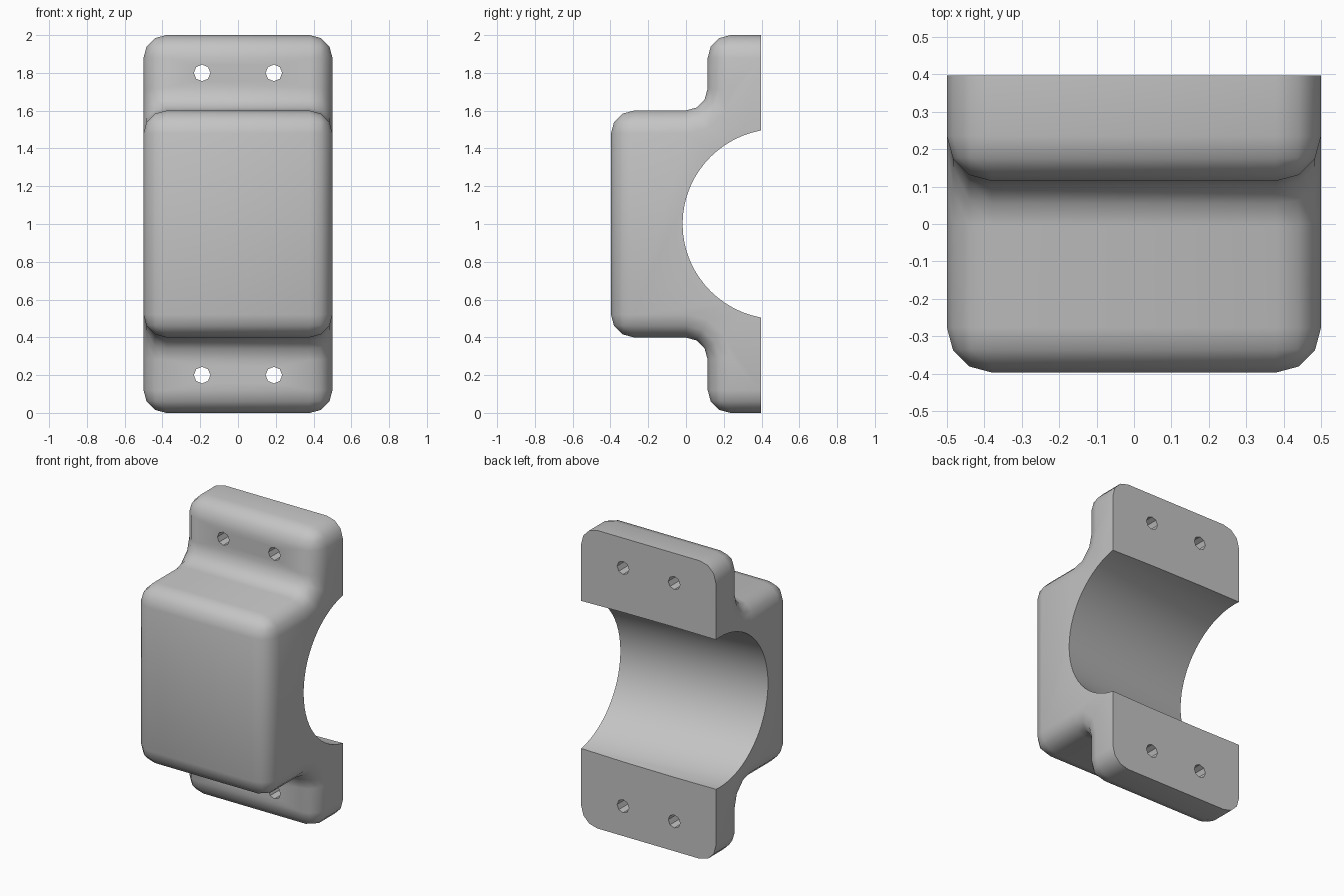
import bpy, bmesh, math

cube = bpy.data.objects.get("Cube")
if cube:
    bpy.data.objects.remove(cube)

HALF_W, FRONT, FLANGE, BACK = 0.5, -0.397, 0.115, 0.397
FILLET = 0.12

grey = bpy.data.materials.new("plain_grey")
grey.use_nodes = True
colour = (0.55, 0.55, 0.55, 1)
grey.diffuse_color = colour
grey.node_tree.nodes["Principled BSDF"].inputs["Base Color"].default_value = colour


def round_edges(bm, wanted):
    bm.normal_update()
    edges = [e for e in bm.edges if wanted(e.calc_face_angle_signed())
             and any(v.co.y < BACK - 0.01 for v in e.verts)]
    bmesh.ops.bevel(bm, geom=edges, offset=FILLET, segments=3, profile=0.5,
                    affect='EDGES', clamp_overlap=False)


def bearing_cap():
    # Stepped side profile, as (y, z)
    profile = [(BACK, 0), (FLANGE, 0), (FLANGE, 0.4), (FRONT, 0.4),
               (FRONT, 1.6), (FLANGE, 1.6), (FLANGE, 2), (BACK, 2)]
    bm = bmesh.new()
    side = bm.faces.new([bm.verts.new((-HALF_W, y, z)) for y, z in profile])
    ext = bmesh.ops.extrude_face_region(bm, geom=[side])
    moved = [g for g in ext["geom"] if isinstance(g, bmesh.types.BMVert)]
    bmesh.ops.translate(bm, verts=moved, vec=(2 * HALF_W, 0, 0))
    bmesh.ops.recalc_face_normals(bm, faces=bm.faces)
    # Fillet the inner steps, then round the outer edges off the mating face
    round_edges(bm, lambda angle: angle < -1)
    round_edges(bm, lambda angle: angle > 1)
    mesh = bpy.data.meshes.new("bearing_cap")
    bm.to_mesh(mesh)
    bm.free()
    obj = bpy.data.objects.new("bearing_cap", mesh)
    bpy.context.collection.objects.link(obj)
    mesh.materials.append(grey)
    return obj


def cut(target, name, sides, radius, length, loc, rot):
    bpy.ops.mesh.primitive_cylinder_add(vertices=sides, radius=radius,
                                        depth=length, location=loc, rotation=rot)
    cutter = bpy.context.object
    cutter.name = name
    cutter.data.materials.append(grey)
    cutter.hide_render = True
    mod = target.modifiers.new(name, 'BOOLEAN')
    mod.operation = 'DIFFERENCE'
    mod.solver = 'EXACT'
    mod.object = cutter
    return cutter


cap = bearing_cap()

# Half-round shaft seat across the back, slightly skewed in plan
skew = math.atan(0.137)
cutters = [cut(cap, "shaft_bore", 64, 0.504, 1.8, (0, 0.422, 1.0),
               (0, math.pi / 2, skew))]

# Four bolt holes through the flanges
for x in (-0.19, 0.19):
    for z in (0.2, 1.8):
        cutters.append(cut(cap, "bolt_hole", 8, 0.044, 1.0, (x, 0.3, z),
                           (math.pi / 2, 0, 0)))

# Apply the cuts, then smooth the fillets and keep the rims crisp
bpy.ops.object.select_all(action='DESELECT')
cap.select_set(True)
bpy.context.view_layer.objects.active = cap
for name in [m.name for m in cap.modifiers]:
    bpy.ops.object.modifier_apply(modifier=name)
for helper in cutters:
    bpy.data.objects.remove(helper)
bpy.ops.object.shade_smooth_by_angle(angle=math.radians(35))
